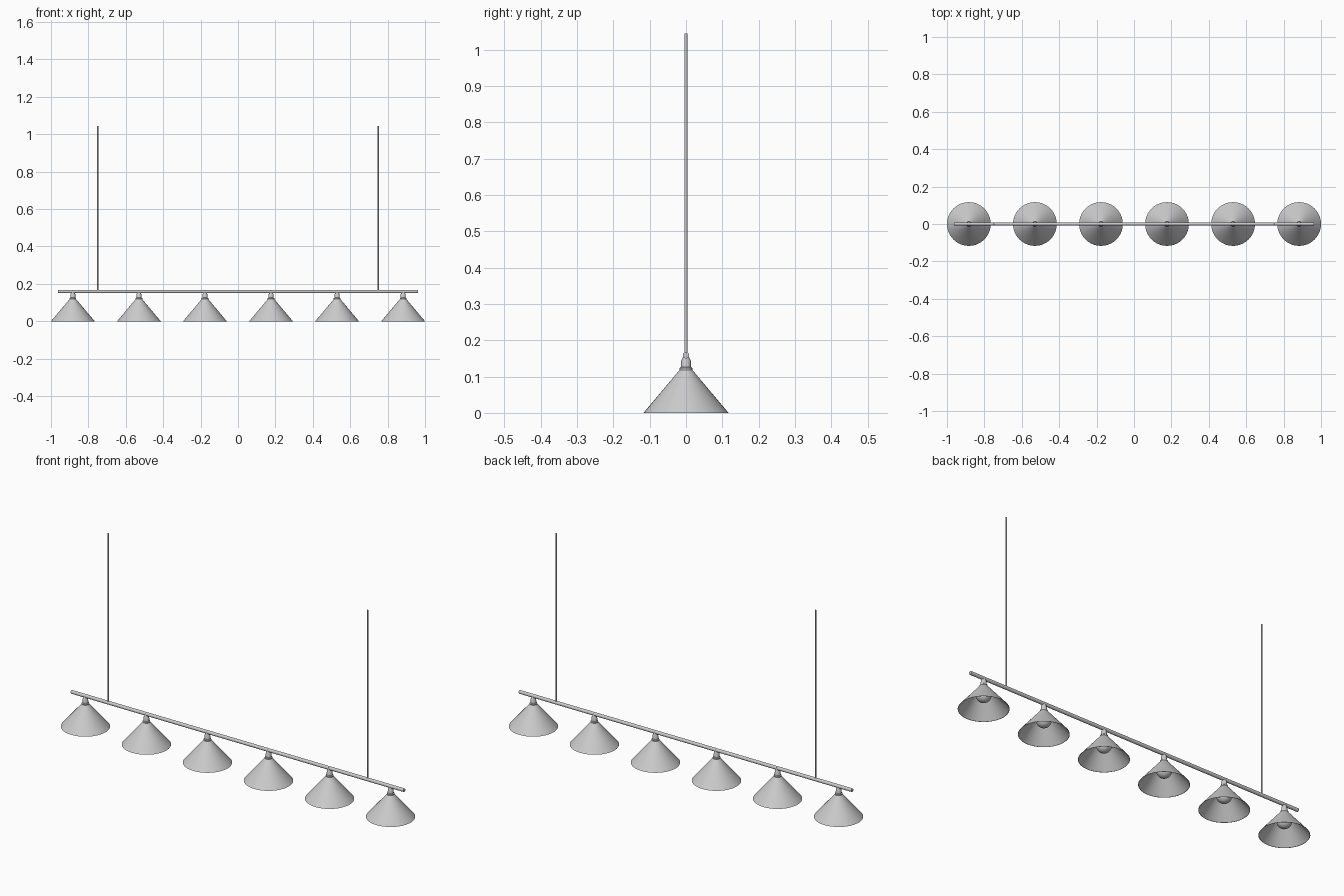
import bpy, bmesh, math
from mathutils import Matrix, Vector

if "Cube" in bpy.data.objects:
    bpy.data.objects.remove(bpy.data.objects["Cube"], do_unlink=True)


def make_material(name, value):
    mat = bpy.data.materials.new(name)
    mat.use_nodes = True
    color = (value, value, value, 1)
    mat.diffuse_color = color
    mat.node_tree.nodes["Principled BSDF"].inputs["Base Color"].default_value = color
    return mat


METAL = make_material("light grey metal", 0.6)


def finish(name, bm):
    bmesh.ops.recalc_face_normals(bm, faces=bm.faces)
    mesh = bpy.data.meshes.new(name)
    bm.to_mesh(mesh)
    bm.free()
    mesh.materials.append(METAL)
    obj = bpy.data.objects.new(name, mesh)
    bpy.context.collection.objects.link(obj)
    bpy.ops.object.select_all(action="DESELECT")
    obj.select_set(True)
    bpy.context.view_layer.objects.active = obj
    bpy.ops.object.shade_smooth_by_angle(angle=math.radians(35))
    return obj


def lathe(name, profile, x, closed=False, steps=40):
    """Spin a (radius, height) profile around the vertical axis at x."""
    bm = bmesh.new()
    verts = [bm.verts.new((r, 0, z)) for r, z in profile]
    edges = [bm.edges.new(pair) for pair in zip(verts, verts[1:])]
    if closed:
        edges.append(bm.edges.new((verts[-1], verts[0])))
    bmesh.ops.spin(bm, geom=verts + edges, axis=(0, 0, 1), cent=(0, 0, 0),
                   angle=math.tau, steps=steps)
    bmesh.ops.remove_doubles(bm, verts=bm.verts, dist=0.00001)
    bmesh.ops.translate(bm, verts=bm.verts, vec=(x, 0, 0))
    return finish(name, bm)


def rod(name, center, radius, length, axis="Z", sides=16):
    bm = bmesh.new()
    turn = Matrix.Rotation(math.pi / 2, 4, "Y") if axis == "X" else Matrix()
    bmesh.ops.create_cone(bm, cap_ends=True, segments=sides, radius1=radius, radius2=radius,
                          depth=length, matrix=Matrix.Translation(Vector(center)) @ turn)
    return finish(name, bm)


# Horizontal bar and its two hanging rods
BAR_Z = 0.159
rod("bar", (0, 0, BAR_Z), 0.009, 1.925, "X")
for side, label in ((1, "left"), (-1, "right")):
    rod(label + "_hanging_rod", (side * 0.75, 0, 0.602), 0.004, 0.886, sides=12)

# Thin-walled shade, socket and bulb profiles
SHADE = [(0.117, 0), (0.017, 0.119), (0.015, 0.118), (0.1155, 0)]
SOCKET = [(0, 0.114), (0.018, 0.114), (0.018, 0.123), (0.014, 0.126),
          (0.013, 0.145), (0.009, 0.152), (0.008, 0.164), (0, 0.164)]
BULB_R, BULB_Z = 0.036, 0.072
BULB = [(0, BULB_Z - BULB_R)]
BULB += [(BULB_R * math.sin(a), BULB_Z - BULB_R * math.cos(a))
         for a in (math.pi * i / 16 for i in range(1, 14))]
BULB += [(0.013, 0.116), (0, 0.116)]

# Six evenly spaced lamps
for i in range(6):
    x = (i - 2.5) * 0.3532
    lathe(f"shade_{i + 1}", SHADE, x, closed=True)
    lathe(f"socket_{i + 1}", SOCKET, x, steps=24)
    lathe(f"bulb_{i + 1}", BULB, x, steps=24)
